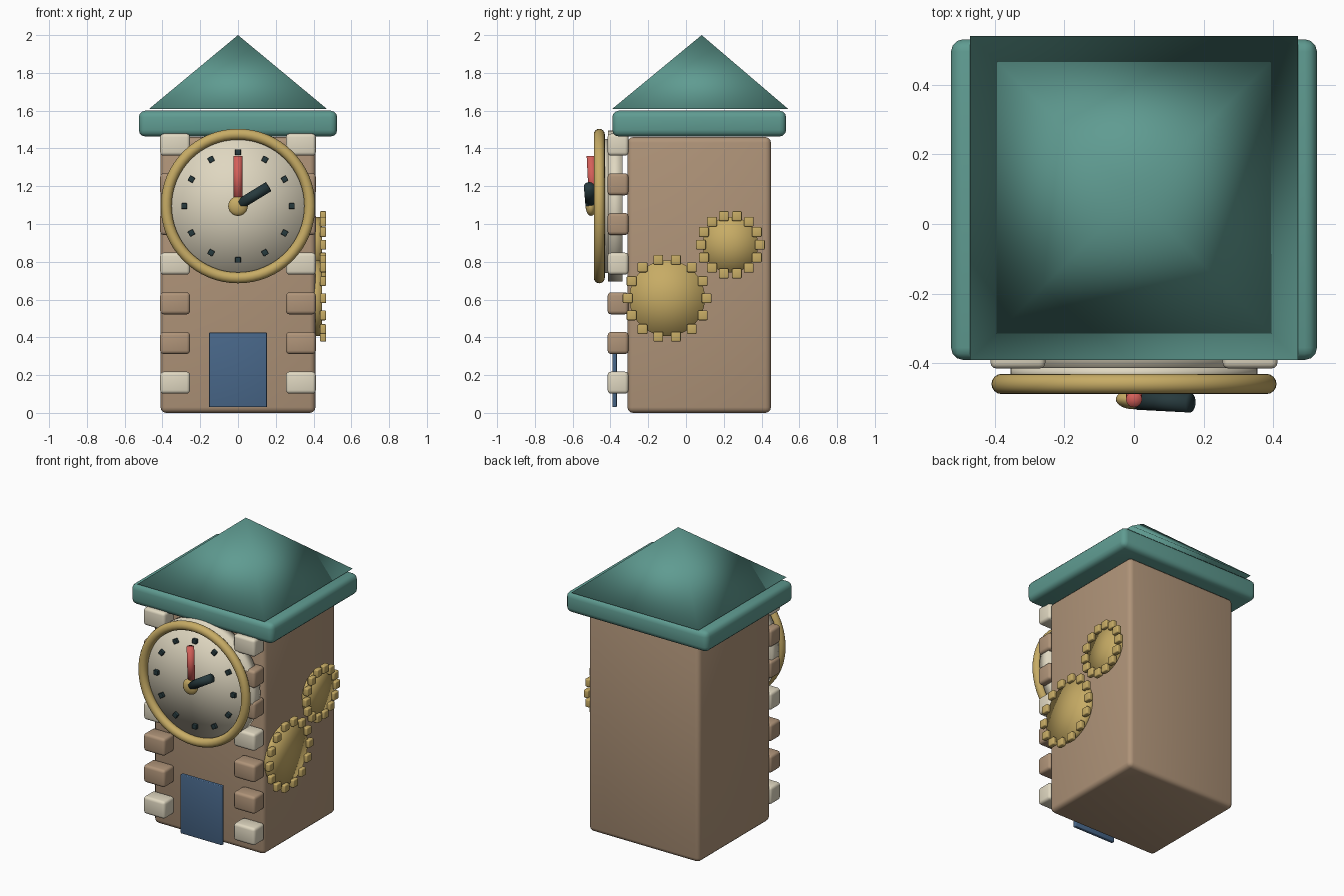
import bpy
import bmesh
from math import sin, cos, pi, tau
from mathutils import Vector

cube = bpy.data.objects.get("Cube")
if cube:
    bpy.data.objects.remove(cube, do_unlink=True)


def material(name, rgb):
    m = bpy.data.materials.new(name)
    m.use_nodes = True
    m.diffuse_color = (*rgb, 1)
    m.node_tree.nodes["Principled BSDF"].inputs["Base Color"].default_value = (*rgb, 1)
    return m


TEAL = material("teal roof", (0.115, 0.33, 0.285))
STONE = material("tan stone", (0.43, 0.295, 0.19))
CREAM = material("cream", (0.74, 0.68, 0.53))
GOLD = material("brass", (0.57, 0.41, 0.13))
DARK = material("dark slate", (0.02, 0.042, 0.047))
RED = material("coral red", (0.66, 0.115, 0.1))
BLUE = material("door blue", (0.065, 0.135, 0.25))


def finish(name, mat):
    ob = bpy.context.object
    ob.name = name
    ob.data.materials.append(mat)
    bpy.ops.object.shade_smooth()
    return ob


def box(name, lo, hi, mat, bevel=0.0, turn=0.0):
    """Rounded box between two corners, optionally turned about y."""
    lo, hi = Vector(lo), Vector(hi)
    bpy.ops.mesh.primitive_cube_add(size=1, location=(lo + hi) / 2, rotation=(0, turn, 0))
    bpy.context.object.scale = hi - lo
    bpy.ops.object.transform_apply(location=False, rotation=False, scale=True)
    ob = finish(name, mat)
    if bevel:
        mod = ob.modifiers.new("rounded edges", 'BEVEL')
        mod.width = bevel
        mod.segments = 3
    else:
        bpy.ops.object.shade_flat()
    return ob


def rod(name, start, end, radius, mat, sides=32):
    """Smooth cylinder between two points."""
    start, end = Vector(start), Vector(end)
    bpy.ops.mesh.primitive_cylinder_add(
        vertices=sides, radius=radius, depth=(end - start).length, end_fill_type='TRIFAN',
        location=(start + end) / 2, rotation=(end - start).to_track_quat('Z', 'Y').to_euler())
    return finish(name, mat)


# Tower body and eave
box("tower_body", (-0.41, -0.31, 0), (0.41, 0.45, 1.46), STONE, 0.03)
box("eave", (-0.525, -0.39, 1.463), (0.525, 0.53, 1.6), TEAL, 0.035)

# Pyramid roof
bm = bmesh.new()
base = [bm.verts.new((x, y, 1.61)) for x, y in
        ((-0.47, -0.39), (0.47, -0.39), (0.47, 0.54), (-0.47, 0.54))]
apex = bm.verts.new((0, 0.083, 2))
bm.faces.new(base[::-1])
for i in range(4):
    bm.faces.new((base[i], base[(i + 1) % 4], apex))
for f in bm.faces:
    f.smooth = True
mesh = bpy.data.meshes.new("roof")
bm.to_mesh(mesh)
bm.free()
mesh.materials.append(TEAL)
bpy.context.collection.objects.link(bpy.data.objects.new("roof", mesh))

# Corner stones up both front edges
for i in range(7):
    z = 0.16 + 0.21 * i
    for side, x in (("right", -0.333), ("left", 0.333)):
        box(f"corner_stone_{side}_{i}", (x - 0.079, -0.415, z - 0.058),
            (x + 0.079, -0.305, z + 0.058), STONE if i % 3 else CREAM, 0.018)

# Door
box("door", (-0.153, -0.39, 0.03), (0.153, -0.366, 0.425), BLUE, 0.005)

# Clock backing, dial and rim
CZ = 1.095
rod("clock_backing", (0, -0.335, CZ), (0, -0.413, CZ), 0.4, CREAM, 64)
rod("clock_dial", (0, -0.41, CZ), (0, -0.445, CZ), 0.355, CREAM, 64)
bpy.ops.mesh.primitive_torus_add(
    major_radius=0.38, minor_radius=0.029, major_segments=64, minor_segments=16,
    location=(0, -0.459, CZ), rotation=(pi / 2, 0, 0))
finish("clock_rim", GOLD)

# Hour marks
for i in range(12):
    a = tau * i / 12
    x, z = 0.285 * sin(a), CZ + 0.285 * cos(a)
    box(f"hour_mark_{i}", (x - 0.015, -0.465, z - 0.015),
        (x + 0.015, -0.44, z + 0.015), DARK, 0.003, a)

# Hub and hands
bpy.ops.mesh.primitive_uv_sphere_add(segments=32, ring_count=16, radius=0.052,
                                     location=(0, -0.503, CZ))
bpy.context.object.scale.y = 0.55
finish("clock_hub", GOLD)
rod("minute_hand", (0, -0.49, CZ + 0.01), (0, -0.503, 1.36), 0.023, RED)
rod("hour_hand", (0.01, -0.505, CZ + 0.01), (0.162, -0.513, 1.198), 0.028, DARK)


# Gears on the left wall
def gear(name, y, z, radius, teeth=14):
    rod(name + "_disc", (0.38, y, z), (0.445, y, z), radius, GOLD, 48)
    reach = radius + 0.009
    for i in range(teeth):
        a = tau * i / teeth
        ty, tz = y + reach * cos(a), z + reach * sin(a)
        box(f"{name}_tooth_{i}", (0.434, ty - 0.026, tz - 0.026),
            (0.467, ty + 0.026, tz + 0.026), GOLD, 0.007)


gear("large_gear", -0.1, 0.607, 0.2)
gear("small_gear", 0.235, 0.89, 0.147)
